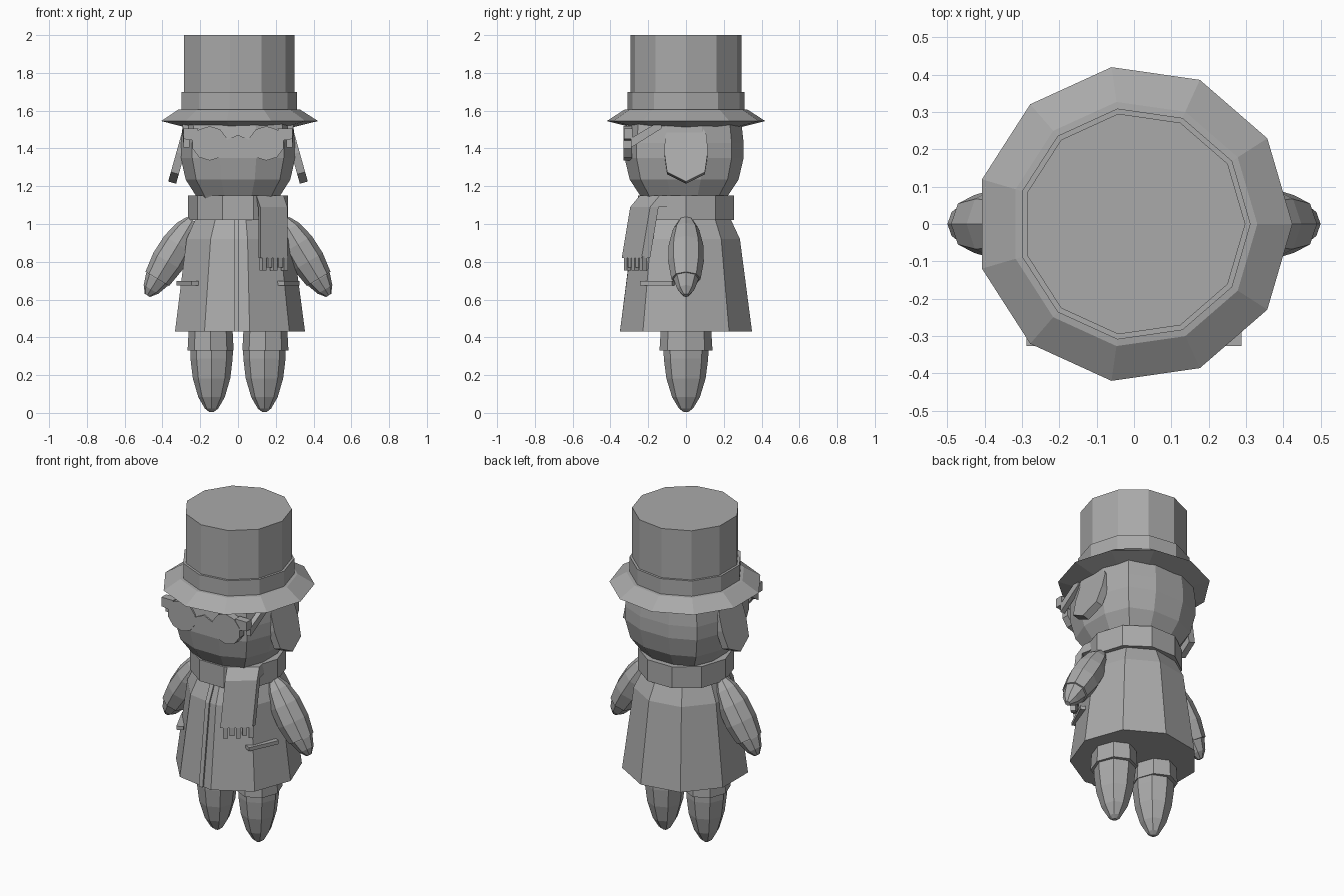
import bpy, bmesh, math
from mathutils import Vector

cube = bpy.data.objects.get("Cube")
if cube:
    bpy.data.objects.remove(cube)

grey = bpy.data.materials.new("plain grey")
grey.use_nodes = True
COLOR = (0.4, 0.4, 0.4, 1)
grey.diffuse_color = COLOR
grey.node_tree.nodes["Principled BSDF"].inputs["Base Color"].default_value = COLOR


def finish(name, bm):
    bmesh.ops.recalc_face_normals(bm, faces=bm.faces[:])
    mesh = bpy.data.meshes.new(name)
    bm.to_mesh(mesh)
    bm.free()
    mesh.materials.append(grey)
    obj = bpy.data.objects.new(name, mesh)
    bpy.context.collection.objects.link(obj)


def loft(name, rings):
    """Closed solid through a list of equal-length point rings."""
    bm = bmesh.new()
    loops = [[bm.verts.new(p) for p in ring] for ring in rings]
    for low, high in zip(loops, loops[1:]):
        for i in range(len(low)):
            j = (i + 1) % len(low)
            bm.faces.new((low[i], low[j], high[j], high[i]))
    bm.faces.new(loops[0][::-1])
    bm.faces.new(loops[-1])
    finish(name, bm)


def circle(n, start=0.0):
    return [(math.cos(start + math.tau * i / n), math.sin(start + math.tau * i / n))
            for i in range(n)]


def stack(name, plan, profile, y=0):
    """Scale a plan outline by each (radius, z) of a profile."""
    loft(name, [[(r * a, r * b + y, z) for a, b in plan] for r, z in profile])


def limb(name, start, end, profile, wide=1.0):
    """Eight-sided tapered limb; profile holds (distance along the axis, radius)."""
    start, end = Vector(start), Vector(end)
    v = Vector((0, 1, 0))
    u = v.cross((end - start).normalized())
    loft(name, [[start.lerp(end, t) + r * (u * a + v * b * wide)
                 for a, b in circle(8)] for t, r in profile])


def prism(name, points, offset):
    """Flat outline pushed along an offset."""
    loft(name, [points, [Vector(p) + Vector(offset) for p in points]])


def bar(name, a, b, height, thick):
    """Upright strip between two points, thickened to both sides of its line."""
    a, b = Vector(a), Vector(b)
    out = (b - a).cross(Vector((0, 0, 1))).normalized() * thick
    up = Vector((0, 0, height))
    prism(name, [a - out, b - out, b - out + up, a - out + up], out * 2)


# Hat
eleven = circle(11)
stack("hat_brim", eleven, [(0.29, 1.512), (0.424, 1.545), (0.33, 1.605), (0.28, 1.61)])
stack("hat_band", eleven, [(0.312, 1.59), (0.312, 1.70)])
stack("hat_crown", eleven, [(0.298, 1.60), (0.298, 2.0)])

# Head
quarter = [(1, .32), (.8, .83), (.32, 1.04)]
half_plan = quarter + [(-a, b) for a, b in reversed(quarter)]
head_plan = half_plan + [(a, -b) for a, b in reversed(half_plan)]
stack("head", head_plan, [(0.20, 1.11), (0.223, 1.15), (0.277, 1.235), (0.303, 1.35),
                          (0.303, 1.43), (0.292, 1.53)], y=-0.01)

# Scarf
stack("scarf_wrap", circle(10), [(0.266, 1.02), (0.266, 1.15)])
left, right = Vector((0.118, -0.295, 0)), Vector((0.262, -0.19, 0))
inward = Vector((-0.01, 0.045, 0))


def tail_row(z, lean, depth=1.0):
    shift = Vector((0, -lean, z))
    return [left + shift, right + shift, right + inward * depth + shift,
            left + inward * depth + shift]


loft("scarf_tail", [tail_row(0.82, 0.045), tail_row(1.09, 0)])
loft("scarf_fold", [tail_row(1.09, 0, 2.2),
                    [p + Vector((-0.02, 0.05, 0)) for p in tail_row(1.15, 0, 2)]])
for i in range(5):
    drop = 0.755 + 0.015 * (i % 2)
    shift = Vector((0, -0.025, drop))
    bar("scarf_fringe_%d" % (i + 1), left.lerp(right, i / 5 + 0.02) + shift,
        left.lerp(right, i / 5 + 0.17) + shift, 0.83 - drop, 0.014)

# Coat with a front placket
coat_profile = [(0.355, 0.43), (0.29, 0.92), (0.238, 1.03)]
stack("coat", circle(9), coat_profile)
loft("coat_placket", [[(-0.02, -0.93 * r, z), (0.006, -0.93 * r, z),
                       (0.006, -0.96 * r - 0.009, z), (-0.02, -0.96 * r - 0.009, z)]
                      for r, z in coat_profile])

# Paired parts
for side, s in (("left", 1), ("right", -1)):
    bar(side + "_pocket", (s * 0.228, -0.235, 0.675), (s * 0.308, -0.065, 0.675), 0.022, 0.02)

    shoulder, tip = (s * 0.24, 0, 1.02), (s * 0.48, 0, 0.622)
    limb(side + "_sleeve", shoulder, tip,
         [(0, 0.035), (0.12, 0.065), (0.32, 0.086), (0.55, 0.089), (0.78, 0.073)], wide=1.06)
    limb(side + "_hand", shoulder, tip,
         [(0.74, 0.068), (0.79, 0.066), (0.92, 0.045), (1.0, 0.016)])

    limb(side + "_trouser", (s * 0.145, 0, 0.46), (s * 0.145, 0, 0.33),
         [(0, 0.115), (1, 0.122)], wide=1.15)
    limb(side + "_boot", (s * 0.14, 0, 0.36), (s * 0.14, 0, 0.005),
         [(0, 0.113), (0.2, 0.112), (0.5, 0.099), (0.78, 0.07), (0.95, 0.035), (1, 0.012)],
         wide=1.05)

    # Floppy ear: half outline mirrored front to back, leaning outward
    half = [(0.08, 1.525), (0.11, 1.47), (0.115, 1.38), (0.1, 1.275)]
    outline = half + [(0, 1.225)] + [(-y, z) for y, z in reversed(half)]
    prism(side + "_ear", [(s * (0.287 + (1.52 - z) * 0.28), y, z) for y, z in outline],
          (-s * 0.042, 0, -0.012))

    # Spectacles
    prism(side + "_lens", [(s * 0.15 + 0.095 * a, -0.33, 1.427 + 0.091 * b)
                           for a, b in circle(10, math.tau / 20)], (0, 0.045, 0))
    prism(side + "_hinge", [(s * 0.22, -0.327, 1.44), (s * 0.288, -0.327, 1.45),
                            (s * 0.288, -0.327, 1.505), (s * 0.21, -0.327, 1.505)],
          (0, 0.045, 0))
    prism(side + "_temple", [(s * 0.288, -0.29, 1.405), (s * 0.288, -0.29, 1.455),
                             (s * 0.295, -0.13, 1.55), (s * 0.295, -0.13, 1.505)],
          (-s * 0.03, 0, 0))
    prism(side + "_bridge", [(0, -0.33, 1.43), (s * 0.07, -0.33, 1.395),
                             (s * 0.07, -0.33, 1.44), (0, -0.33, 1.472)], (0, 0.04, 0))
